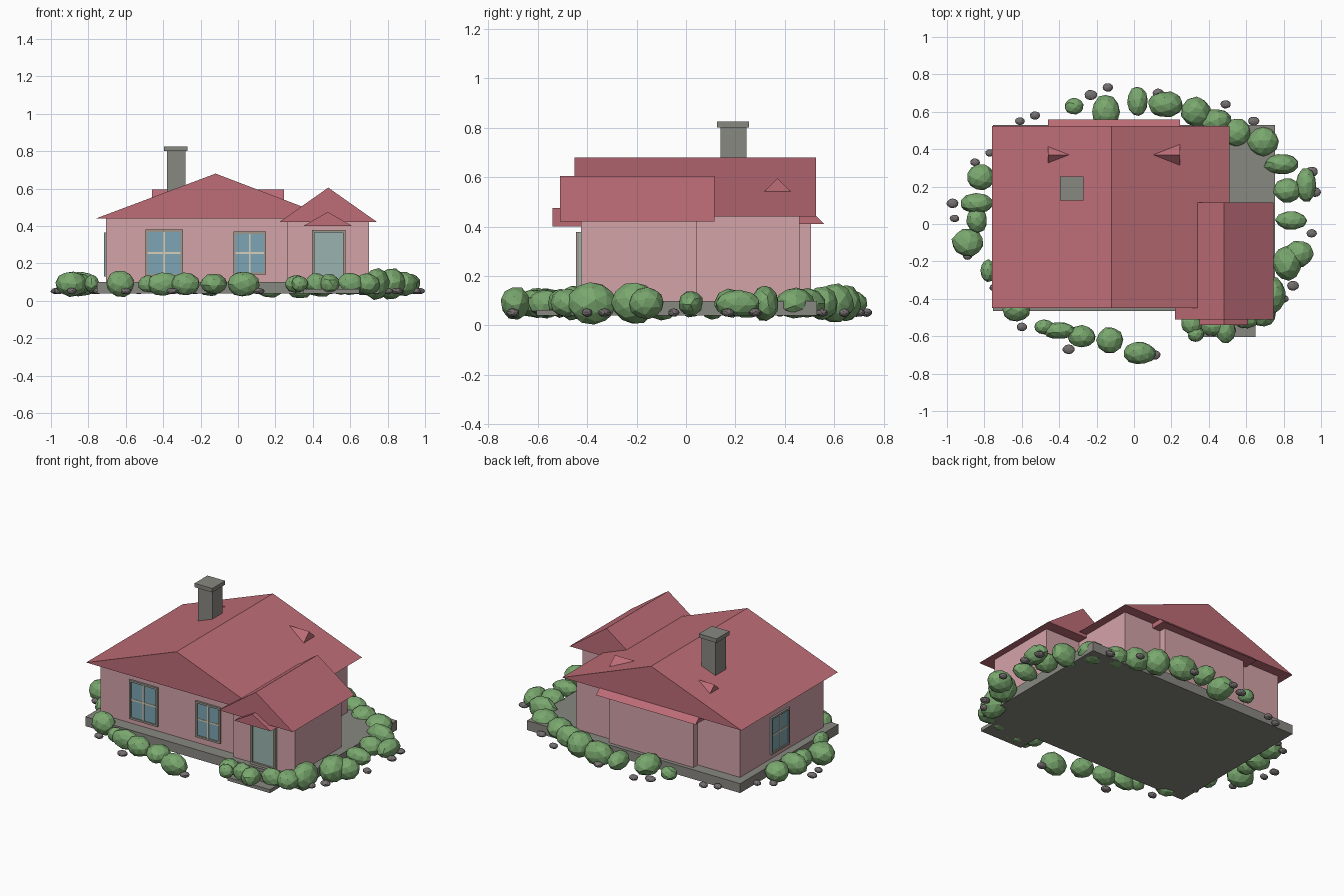
import bpy, bmesh, math, random
from mathutils import Matrix, Euler

cube = bpy.data.objects.get("Cube")
if cube:
    bpy.data.objects.remove(cube, do_unlink=True)

random.seed(4)


def material(name, rgb):
    """Flat material from an sRGB colour given in 0-255."""
    lin = [((c / 255 + 0.055) / 1.055) ** 2.4 for c in rgb] + [1]
    m = bpy.data.materials.new(name)
    m.use_nodes = True
    m.diffuse_color = lin
    m.node_tree.nodes["Principled BSDF"].inputs["Base Color"].default_value = lin
    return m


ROOF = material("roof red", (190, 109, 119))
WALL = material("wall pink", (212, 163, 169))
STONE = material("stone grey", (137, 136, 129))
ROCK = material("rock grey", (118, 112, 112))
LEAF = material("leaf green", (122, 168, 111))
GLASS = material("window glass", (124, 165, 179))
DOOR = material("door glass", (154, 180, 175))
FRAME = material("frame taupe", (160, 151, 139))
BARS = material("glazing bar cream", (216, 207, 184))


def finish(name, bm, mat):
    bmesh.ops.recalc_face_normals(bm, faces=bm.faces)
    mesh = bpy.data.meshes.new(name)
    bm.to_mesh(mesh)
    bm.free()
    mesh.materials.append(mat)
    obj = bpy.data.objects.new(name, mesh)
    bpy.context.collection.objects.link(obj)
    return obj


def box(name, xs, ys, zs, mat):
    bm = bmesh.new()
    bmesh.ops.create_cube(bm, size=1)
    for v in bm.verts:
        for i, (lo, hi) in enumerate((xs, ys, zs)):
            v.co[i] = hi if v.co[i] > 0 else lo
    return finish(name, bm, mat)


def gable_roof(name, span, length, zs, mat, ridge=None, along_x=False):
    """Solid triangular prism; its ridge runs along y, or along x."""
    mid = sum(span) / 2 if ridge is None else ridge
    profile = [(span[0], zs[0]), (span[1], zs[0]), (mid, zs[1])]
    bm = bmesh.new()
    ends = []
    for t in length:
        ends.append([bm.verts.new((t, s, z) if along_x else (s, t, z))
                     for s, z in profile])
    for end in ends:
        bm.faces.new(end)
    for i in range(3):
        j = (i + 1) % 3
        bm.faces.new((ends[0][i], ends[0][j], ends[1][j], ends[1][i]))
    return finish(name, bm, mat)


def glazed_opening(name, us, zs, wall, glass, side=False, depth=0.012, bars=True, rim=0.012):
    """Framed pane on the front wall (y = wall) or the -x wall (x = wall)."""
    def part(label, u, z, out, mat):
        d = (wall - out, wall + 0.01)
        if side:
            box(name + label, d, u, z, mat)
        else:
            box(name + label, u, d, z, mat)

    (u0, u1), (z0, z1) = us, zs
    part("_glass", us, zs, depth * 0.4, glass)
    for label, u in (("_left_jamb", (u0, u0 + rim)), ("_right_jamb", (u1 - rim, u1))):
        part(label, u, zs, depth, FRAME)
    for label, z in (("_sill", (z0, z0 + rim)), ("_head", (z1 - rim, z1))):
        part(label, (u0 + rim, u1 - rim), z, depth, FRAME)
    if bars:
        um, zm, h = (u0 + u1) / 2, (z0 + z1) / 2, 0.005
        part("_upright_bar", (um - h, um + h), (z0 + rim, z1 - rim), depth * 0.7, BARS)
        part("_cross_bar", (u0 + rim, u1 - rim), (zm - h, zm + h), depth * 0.6, BARS)


def blob(name, centre, radii, mat):
    """Faceted, slightly lumpy ellipsoid."""
    bm = bmesh.new()
    bmesh.ops.create_icosphere(bm, subdivisions=2, radius=1)
    spin = Euler([random.uniform(0, math.tau) for _ in range(3)]).to_matrix()
    for v in bm.verts:
        v.co = spin @ v.co * random.uniform(0.96, 1.05)
    bmesh.ops.transform(bm, verts=bm.verts,
                        matrix=Matrix.Translation(centre) @ Matrix.Diagonal((*radii, 1)))
    finish(name, bm, mat)


# Stone base and front steps
box("base_slab", (-.755, .755), (-.465, .53), (.04, .1), STONE)
box("upper_step", (.35, .65), (-.54, -.46), (.04, .083), STONE)
box("lower_step", (.35, .65), (-.605, -.53), (.04, .062), STONE)

# Walls
box("main_walls", (-.705, .455), (-.385, .46), (.1, .445), WALL)
box("wing_walls", (.265, .7), (-.425, .045), (.1, .43), WALL)
box("back_bay_walls", (-.405, .19), (.3, .505), (.1, .415), WALL)

# Roofs
gable_roof("main_roof", (-.76, .51), (-.45, .525), (.44, .68), ROOF, ridge=-.12)
gable_roof("wing_roof", (.22, .745), (-.51, .115), (.42, .605), ROOF)
gable_roof("back_bay_roof", (.18, .56), (-.46, .245), (.41, .595), ROOF, along_x=True)
gable_roof("porch_roof", (.35, .61), (-.54, -.41), (.4, .475), ROOF)

# Chimney
box("chimney_stack", (-.38, -.28), (.14, .245), (.5, .8), STONE)
box("chimney_cap", (-.395, -.27), (.125, .255), (.8, .825), STONE)

# Windows and door
glazed_opening("large_window", (-.495, -.295), (.13, .38), -.385, GLASS)
glazed_opening("small_window", (-.025, .15), (.14, .37), -.385, GLASS)
glazed_opening("side_window", (-.03, .155), (.13, .365), -.705, GLASS, side=True)
glazed_opening("front_door", (.395, .575), (.1, .378), -.425, DOOR,
               depth=.02, bars=False, rim=.014)

# Bushes around the base: x, y, x radius, y radius
front_bushes = [
    (.69, -.48, .07, .07), (.6, -.51, .07, .05), (.49, -.57, .055, .07),
    (.42, -.55, .06, .05), (.33, -.59, .045, .04), (.31, -.53, .06, .06),
    (.03, -.69, .085, .06), (-.13, -.62, .07, .07), (-.28, -.6, .075, .06),
    (-.4, -.57, .09, .045), (-.48, -.55, .055, .04), (-.63, -.46, .075, .06),
]
left_bushes = [
    (.69, .44, .085, .08), (.79, .32, .095, .055), (.82, .18, .075, .065),
    (.92, .21, .055, .09), (.84, .02, .085, .05), (.88, -.16, .08, .07),
    (.82, -.21, .08, .09), (.74, -.38, .07, .1),
]
right_bushes = [
    (-.78, -.25, .04, .06), (-.89, -.1, .085, .075), (-.84, .02, .055, .07),
    (-.84, .11, .09, .055), (-.82, .25, .075, .07),
]
back_bushes = [
    (-.32, .63, .05, .045), (-.15, .6, .075, .09), (.02, .655, .055, .08),
    (.17, .64, .095, .07), (.33, .6, .08, .08), (.44, .55, .085, .065),
    (.55, .49, .075, .075),
]
for group, bushes in (("front", front_bushes), ("left", left_bushes),
                      ("right", right_bushes), ("back", back_bushes)):
    for i, (x, y, rx, ry) in enumerate(bushes):
        height = 0.5 * (rx + ry) * random.uniform(0.75, 1.05)
        blob(f"{group}_bush_{i}", (x, y, .09), (rx, ry, min(height, .085)), LEAF)

# Loose stones outside the bushes
stones = [
    (-.14, .73), (-.23, .69), (.13, .7), (.49, .64), (.64, .55), (-.53, .58),
    (-.61, .55), (-.85, .33), (-.97, .11), (-.96, .03), (-.89, -.17),
    (-.75, -.34), (-.6, -.55), (-.35, -.67), (.95, .28), (.97, .17),
    (.95, -.05), (.85, -.33), (.8, -.4), (.11, -.7), (-.77, .38),
]
for i, (x, y) in enumerate(stones):
    size = random.uniform(.022, .034)
    blob(f"stone_{i}", (x, y, .052), (size, size * .8, .017), ROCK)
